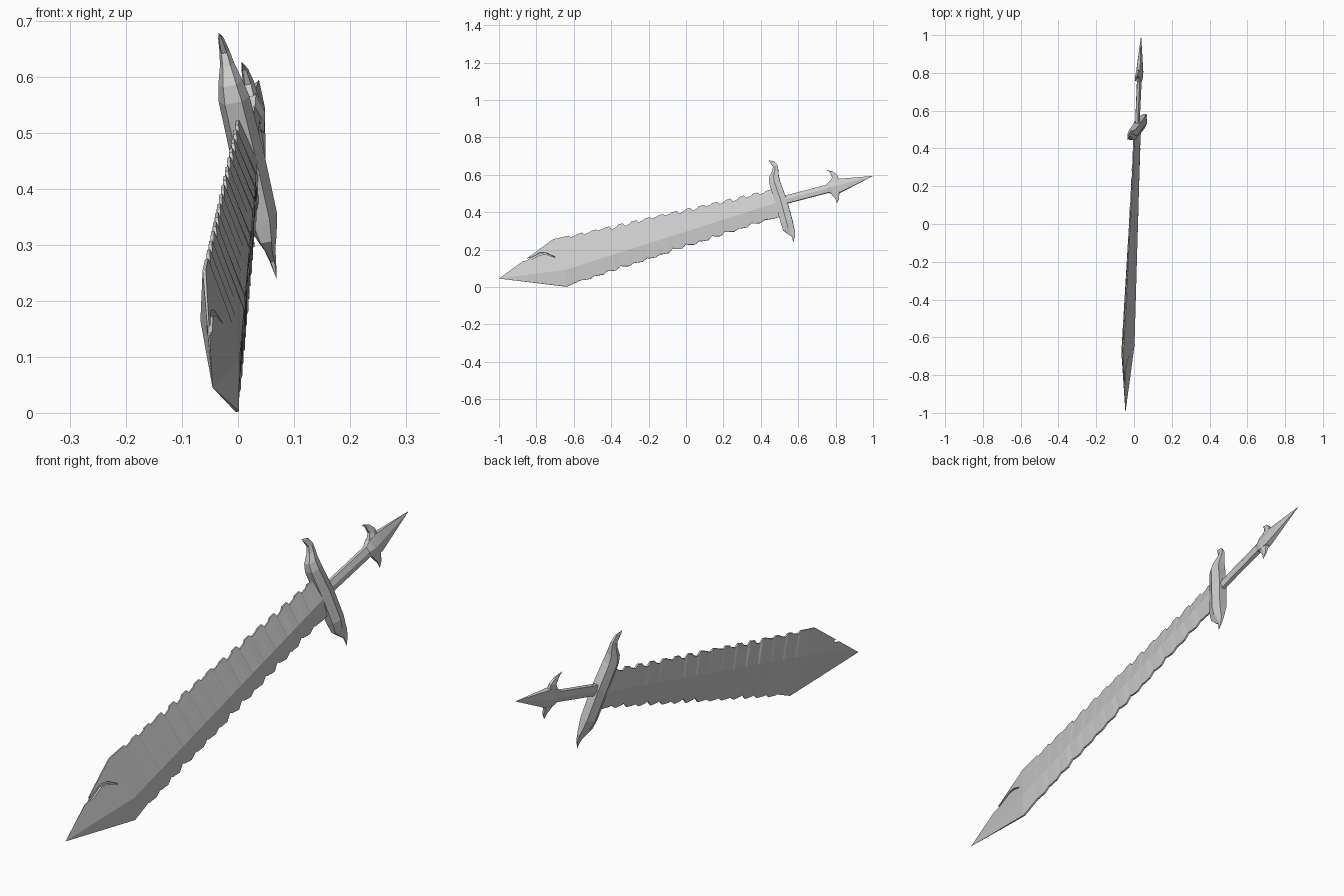
import bpy, bmesh, random
from mathutils import Vector

if "Cube" in bpy.data.objects:
    bpy.data.objects.remove(bpy.data.objects["Cube"])

random.seed(4)
NORMAL = Vector((1, -0.098, 0.206)).normalized()   # across the sword's flat side
ALONG = (0.966, 0.258)                             # blade direction in y, z
ACROSS = (-0.258, 0.966)                           # edge-to-edge direction in y, z


def place(y, z, n=0.0):
    """Put a side-view point on the sword's tilted plane, lifted by n."""
    x = -0.045 + 0.098 * (y + 1) - 0.206 * (z - 0.043)
    return Vector((x, y, z)) + NORMAL * n


def skin(name, rings):
    """Join rings of points into a closed flat-faced solid; one-point rings are tips."""
    bm = bmesh.new()
    rows = [[bm.verts.new(p) for p in ring] for ring in rings]
    for a, b in zip(rows, rows[1:]):
        k = max(len(a), len(b))
        for i in range(k):
            j = (i + 1) % k
            if len(a) == 1:
                bm.faces.new((a[0], b[i], b[j]))
            elif len(b) == 1:
                bm.faces.new((a[i], a[j], b[0]))
            else:
                bm.faces.new((a[i], a[j], b[j], b[i]))
    for row in (rows[0], rows[-1]):
        if len(row) > 2:
            bm.faces.new(row)
    bmesh.ops.recalc_face_normals(bm, faces=bm.faces)
    mesh = bpy.data.meshes.new(name)
    bm.to_mesh(mesh)
    bm.free()
    obj = bpy.data.objects.new(name, mesh)
    bpy.context.collection.objects.link(obj)
    return obj


HEX = [(-1, -0.55), (-1, 0.55), (0, 1), (1, 0.55), (1, -0.55), (0, -1)]
BOX = [(-1, -1), (-1, 1), (1, 1), (1, -1)]


def loft(name, stations, side, section=HEX, lift=0.0):
    """Stations are (y, z, half width along side, half thickness)."""
    rings = []
    for y, z, h, t in stations:
        if h == 0:
            rings.append([place(y, z, lift)])
        else:
            rings.append([place(y + side[0] * h * a, z + side[1] * h * a, lift + t * b)
                          for a, b in section])
    return skin(name, rings)


def mix(a, b, t):
    return [p + (q - p) * t for p, q in zip(a, b)]


# Blade: ridged on both sides, with ragged notches along both edges
upper = ((-0.71, 0.255), (0.49, 0.530))
lower = ((-0.637, 0.002), (0.53, 0.385))
front_ridge = ((-0.64, 0.088, 0.022), (0.50, 0.452, 0.018))
back_ridge = ((-0.68, 0.170, -0.028), (0.50, 0.450, -0.015))


def blade_ring(t, du, dl):
    u, l = mix(*upper, t), mix(*lower, t)
    u = (u[0] - ACROSS[0] * du, u[1] - ACROSS[1] * du)
    l = (l[0] + ACROSS[0] * dl, l[1] + ACROSS[1] * dl)
    e = 0.003
    return [place(*u, e), place(*mix(*front_ridge, t)), place(*l, e),
            place(*l, -e), place(*mix(*back_ridge, t)), place(*u, -e)]


rings = [[place(-1.0, 0.045)], blade_ring(0, 0, 0)]
teeth = 15
for i in range(teeth):
    t0, step = 0.07 + 0.9 * i / teeth, 0.9 / teeth
    du, dl = random.uniform(0.008, 0.02), random.uniform(0.008, 0.02)
    rings.append(blade_ring(t0, 0, dl))
    rings.append(blade_ring(t0 + 0.12 * step, du, dl * 0.6))
    rings.append(blade_ring(t0 + 0.5 * step, du * 0.6, 0.002))
    rings.append(blade_ring(t0 + 0.62 * step, 0.002, 0))
rings.append(blade_ring(1, 0, 0))
blade = skin("blade", rings)

# Curved groove near the blade tip
cutter = loft("groove_cutter", [
    (-0.875, 0.143, 0.006, 0.028), (-0.83, 0.151, 0.006, 0.028),
    (-0.78, 0.177, 0.006, 0.028), (-0.745, 0.177, 0.005, 0.028),
    (-0.70, 0.158, 0.002, 0.028)], ACROSS, BOX, 0.024)
cutter.hide_render = True
cutter.hide_viewport = True
cut = blade.modifiers.new("groove", 'BOOLEAN')
cut.operation = 'DIFFERENCE'
cut.solver = 'EXACT'
cut.object = cutter

# Crossguard with a hooked horn at each end
loft("guard", [
    (0.442, 0.678, 0, 0), (0.462, 0.668, 0.012, 0.005),
    (0.478, 0.645, 0.013, 0.009), (0.477, 0.622, 0.017, 0.013),
    (0.470, 0.590, 0.026, 0.022), (0.474, 0.560, 0.029, 0.028),
    (0.508, 0.460, 0.032, 0.030), (0.538, 0.350, 0.032, 0.028),
    (0.548, 0.312, 0.030, 0.018), (0.562, 0.292, 0.022, 0.010),
    (0.574, 0.272, 0.009, 0.006), (0.574, 0.238, 0, 0)], ALONG)

# Grip
loft("grip", [(0.515, 0.462, 0.021, 0.012), (0.78, 0.531, 0.021, 0.013)], ACROSS)

# Spearhead pommel
loft("pommel_spike", [
    (0.755, 0.525, 0.021, 0.014), (0.778, 0.531, 0.034, 0.020),
    (0.817, 0.541, 0.036, 0.018), (1.0, 0.594, 0, 0)], ACROSS)

# Hooked barbs on the pommel
loft("upper_barb", [
    (0.790, 0.556, 0.028, 0.014), (0.797, 0.590, 0.016, 0.010),
    (0.780, 0.613, 0.010, 0.006), (0.753, 0.626, 0, 0)], ALONG)
loft("lower_barb", [
    (0.796, 0.515, 0.028, 0.014), (0.804, 0.486, 0.015, 0.009),
    (0.810, 0.470, 0.009, 0.005), (0.806, 0.448, 0, 0)], ALONG)
